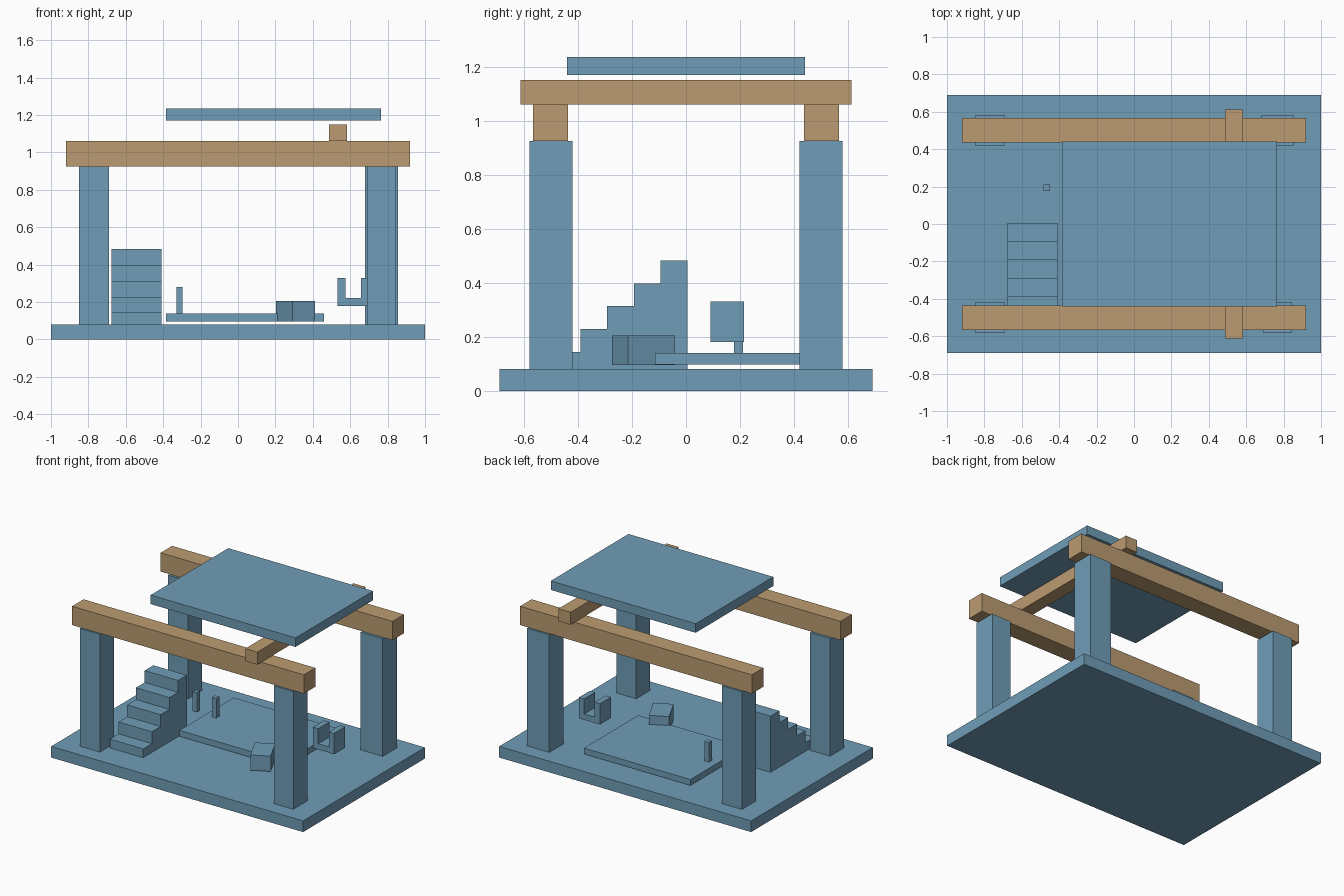
import bpy
import bmesh
from math import radians

cube = bpy.data.objects.get("Cube")
if cube:
    bpy.data.objects.remove(cube, do_unlink=True)


def material(name, rgb):
    mat = bpy.data.materials.new(name)
    mat.use_nodes = True
    colour = (*rgb, 1.0)
    mat.diffuse_color = colour
    node = next(n for n in mat.node_tree.nodes if n.type == "BSDF_PRINCIPLED")
    node.inputs["Base Color"].default_value = colour
    node.inputs["Roughness"].default_value = 0.8
    return mat


STONE = material("blue stone", (0.16, 0.34, 0.475))
WOOD = material("tan wood", (0.50, 0.33, 0.165))


def finish(name, bm, mat):
    mesh = bpy.data.meshes.new(name)
    bmesh.ops.recalc_face_normals(bm, faces=bm.faces)
    bm.to_mesh(mesh)
    bm.free()
    mesh.materials.append(mat)
    obj = bpy.data.objects.new(name, mesh)
    bpy.context.collection.objects.link(obj)
    return obj


def box(name, xs, ys, zs, mat=STONE):
    """Box from its lower and upper limit on each axis."""
    spans = (xs, ys, zs)
    bm = bmesh.new()
    bmesh.ops.create_cube(bm, size=1)
    bmesh.ops.scale(bm, vec=[b - a for a, b in spans], verts=bm.verts)
    obj = finish(name, bm, mat)
    obj.location = [(a + b) / 2 for a, b in spans]
    return obj


def extrude_profile(name, points, offset, mat=STONE):
    """Prism from a closed 3D outline swept along an offset."""
    bm = bmesh.new()
    face = bm.faces.new([bm.verts.new(p) for p in points])
    swept = bmesh.ops.extrude_face_region(bm, geom=[face], use_keep_orig=True)
    verts = [g for g in swept["geom"] if isinstance(g, bmesh.types.BMVert)]
    bmesh.ops.translate(bm, vec=offset, verts=verts)
    return finish(name, bm, mat)


# Base and roof slabs
box("base_slab", (-1, 1), (-0.69, 0.69), (0, 0.08))
box("roof_slab", (-0.385, 0.765), (-0.44, 0.44), (1.17, 1.235))

# Four pillars
for name, x0, x1, y0, y1 in (
    ("front_right_pillar", -0.85, -0.69, -0.58, -0.42),
    ("back_right_pillar", -0.85, -0.69, 0.42, 0.58),
    ("front_left_pillar", 0.69, 0.845, -0.58, -0.42),
    ("back_left_pillar", 0.68, 0.855, 0.42, 0.58),
):
    box(name, (x0, x1), (y0, y1), (0.08, 0.925))

# Long beams and the cross beam above them
box("front_beam", (-0.92, 0.92), (-0.567, -0.437), (0.925, 1.06), WOOD)
box("back_beam", (-0.92, 0.92), (0.437, 0.567), (0.925, 1.06), WOOD)
box("cross_beam", (0.487, 0.583), (-0.613, 0.613), (1.06, 1.15), WOOD)

# Staircase as one stepped side profile
STEPS, TREAD, RISE = 5, 0.099, 0.085
start_y, first_z = -0.49, 0.143
outline = [(-0.675, start_y, 0.08)]
for i in range(STEPS):
    z = first_z + i * RISE
    outline.append((-0.675, start_y + i * TREAD, z))
    outline.append((-0.675, start_y + (i + 1) * TREAD, z))
outline.append((-0.675, start_y + STEPS * TREAD, 0.08))
extrude_profile("staircase", outline, (0.265, 0, 0))

# Low platform
box("platform", (-0.385, 0.46), (-0.115, 0.5), (0.097, 0.14))

# Two small posts
for name, x in (("inner_post", -0.313), ("outer_post", -0.467)):
    box(name, (x - 0.017, x + 0.017), (0.177, 0.211), (0.14, 0.28))

# Turned block at the platform edge
block = box("turned_block", (0.24, 0.374), (-0.255, -0.06), (0.095, 0.205))
block.rotation_euler.z = radians(26.5)

# U-shaped cradle, open front to back
left, right, low, high, wall = 0.532, 0.7, 0.18, 0.33, 0.042
cradle = [(left, low), (right, low), (right, high), (right - wall, high),
          (right - wall, low + wall), (left + wall, low + wall),
          (left + wall, high), (left, high)]
extrude_profile("cradle", [(x, 0.09, z) for x, z in cradle], (0, 0.125, 0))
